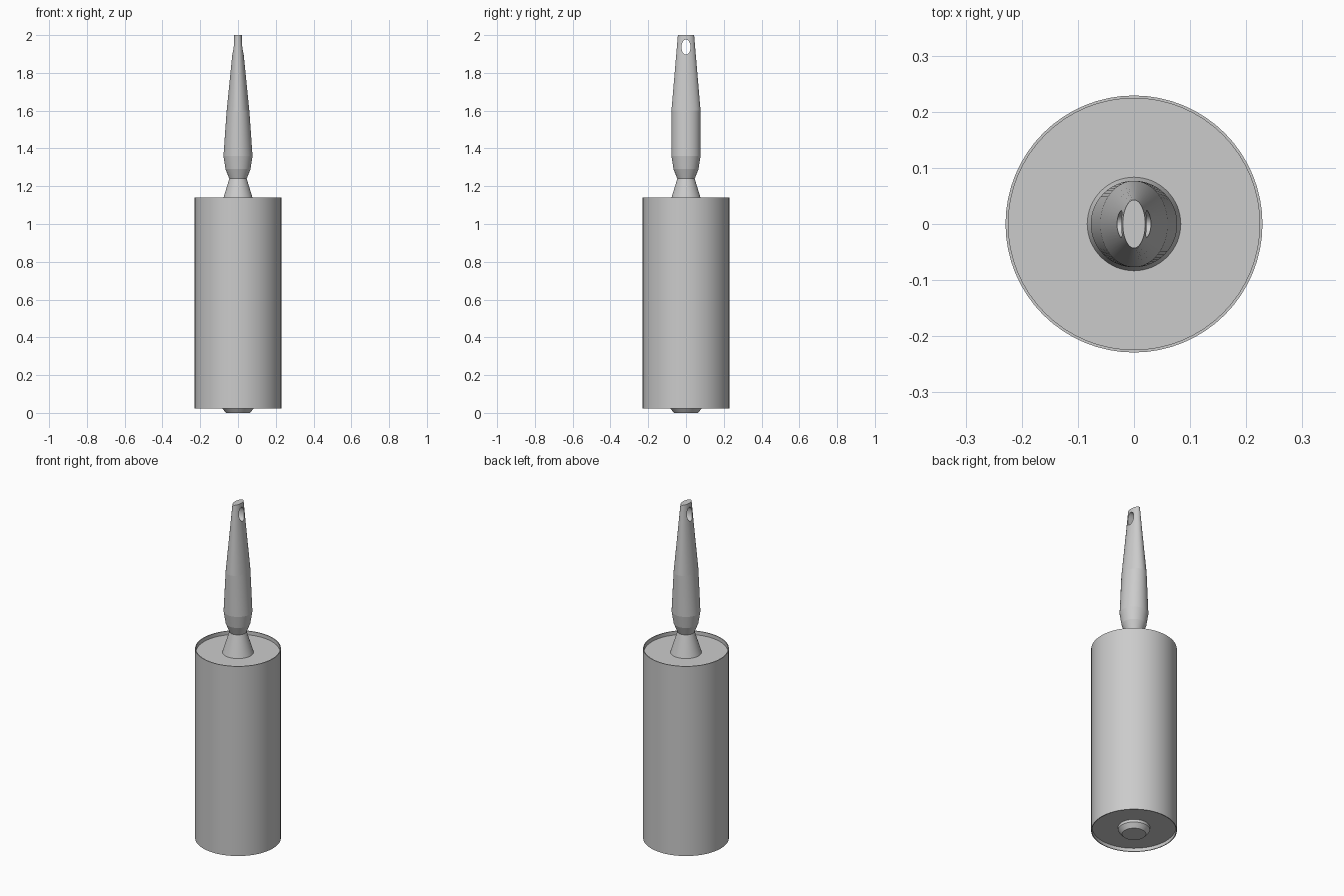
import bpy, bmesh, math

SEGMENTS = 64

if "Cube" in bpy.data.objects:
    bpy.data.objects.remove(bpy.data.objects["Cube"])

grey = bpy.data.materials.new("plain grey")
grey.use_nodes = True
grey.diffuse_color = (0.6, 0.6, 0.6, 1)
grey.node_tree.nodes["Principled BSDF"].inputs["Base Color"].default_value = (0.6, 0.6, 0.6, 1)


def loft(name, sections):
    """Stack elliptical rings (half width x, half width y, z), closing both ends."""
    bm = bmesh.new()
    rings = []
    for rx, ry, z in sections:
        angles = [2 * math.pi * i / SEGMENTS for i in range(SEGMENTS)]
        rings.append([bm.verts.new((rx * math.cos(a), ry * math.sin(a), z)) for a in angles])
    for low, high in zip(rings, rings[1:]):
        for i in range(SEGMENTS):
            j = (i + 1) % SEGMENTS
            bm.faces.new((low[i], low[j], high[j], high[i]))
    bm.faces.new(rings[0][::-1])
    bm.faces.new(rings[-1])
    # every ring is a crisp break in the profile
    for ring in rings:
        for i in range(SEGMENTS):
            bm.edges.get((ring[i - 1], ring[i])).smooth = False
    bmesh.ops.recalc_face_normals(bm, faces=bm.faces)
    mesh = bpy.data.meshes.new(name)
    bm.to_mesh(mesh)
    bm.free()
    mesh.materials.append(grey)
    obj = bpy.data.objects.new(name, mesh)
    bpy.context.collection.objects.link(obj)
    return obj


def select_only(obj):
    bpy.ops.object.select_all(action='DESELECT')
    obj.select_set(True)
    bpy.context.view_layer.objects.active = obj


def smooth(obj):
    select_only(obj)
    bpy.ops.object.shade_smooth_by_angle(angle=math.radians(30))


def round_profile(points):
    return [(r, r, z) for r, z in points]


# Roller drum with a thin raised rim around each recessed end
drum = loft("roller_drum", round_profile([
    (0.08, 0.042), (0.224, 0.042), (0.224, 0.022), (0.229, 0.022),
    (0.229, 1.14), (0.224, 1.14), (0.224, 1.118), (0.08, 1.118)]))

# Tapered hub under the drum
hub = loft("bottom_hub", round_profile([(0.064, 0), (0.085, 0.026), (0.085, 0.044)]))

# Flared collar between drum and handle
collar = loft("handle_collar", round_profile([(0.084, 1.116), (0.046, 1.24)]))

# Handle: round grip flattening towards the tip
handle = loft("handle", [
    (0.046, 0.046, 1.24), (0.066, 0.066, 1.29), (0.077, 0.077, 1.36),
    (0.06, 0.077, 1.6), (0.02, 0.043, 2.0)])

# Oval hanging hole through the tip
cutter = loft("hole_cutter", [(0.04, 0.024, -0.2), (0.04, 0.024, 0.2)])
cutter.rotation_euler.y = math.pi / 2
cutter.location.z = 1.937
cutter.hide_render = True

select_only(handle)
cut = handle.modifiers.new("hanging hole", 'BOOLEAN')
cut.operation = 'DIFFERENCE'
cut.solver = 'EXACT'
cut.object = cutter
bpy.ops.object.modifier_apply(modifier=cut.name)
bpy.data.objects.remove(cutter)

for part in (drum, hub, collar, handle):
    smooth(part)
